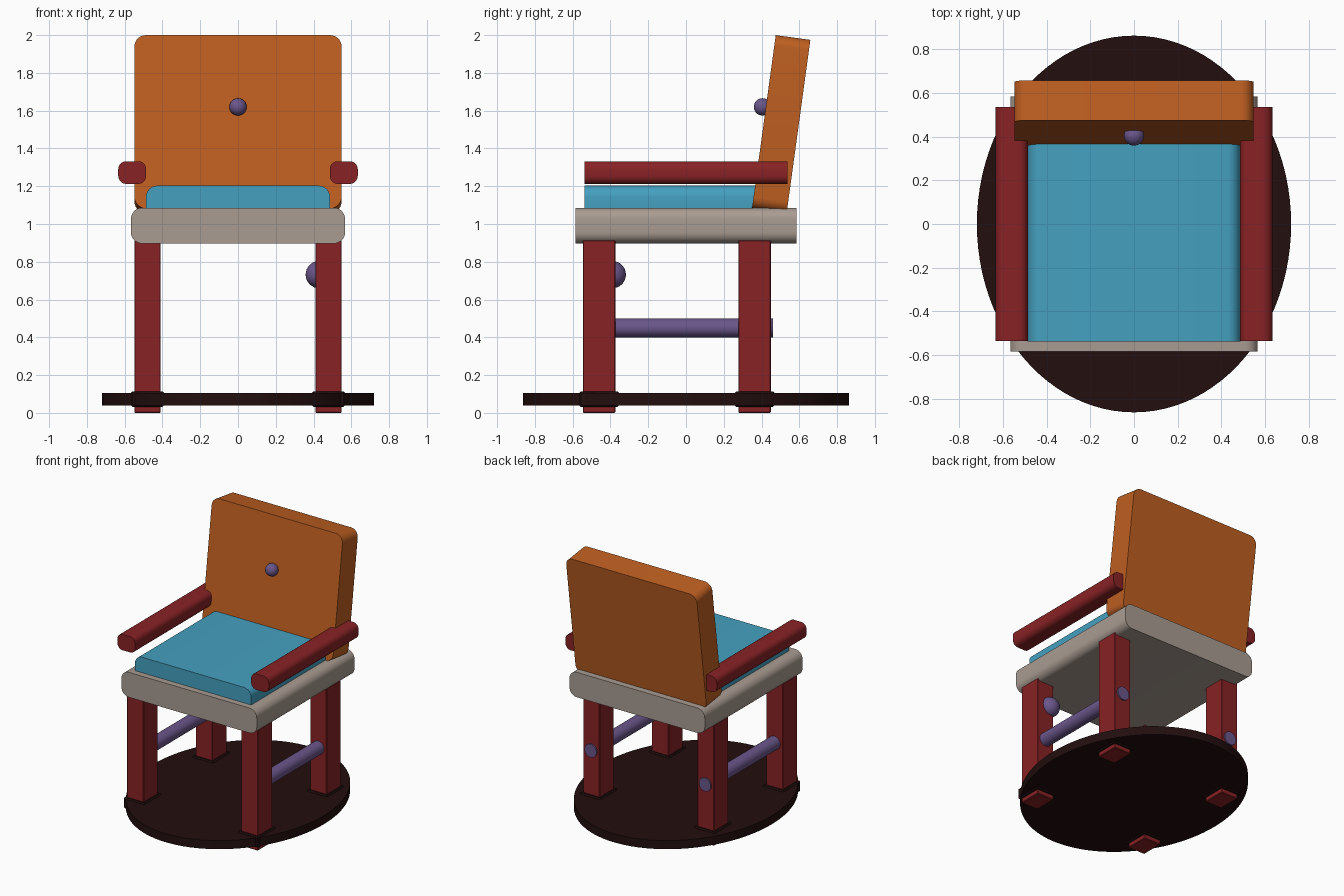
import bpy, bmesh, math
from mathutils import Matrix

if "Cube" in bpy.data.objects:
    bpy.data.objects.remove(bpy.data.objects["Cube"])


def material(name, srgb):
    m = bpy.data.materials.new(name)
    m.diffuse_color = [((c / 255 + 0.055) / 1.055) ** 2.4 for c in srgb] + [1]
    m.use_nodes = True
    m.node_tree.nodes["Principled BSDF"].inputs["Base Color"].default_value = m.diffuse_color
    return m


ORANGE = material("orange", (190, 95, 33))
RED = material("dark red", (136, 34, 37))
BLUE = material("blue", (69, 160, 192))
STONE = material("warm grey", (169, 156, 146))
PURPLE = material("purple", (106, 86, 138))
BROWN = material("blackish brown", (34, 14, 14))


def finish(name, bm, mat, smooth=True):
    mesh = bpy.data.meshes.new(name)
    bmesh.ops.recalc_face_normals(bm, faces=bm.faces[:])
    bm.to_mesh(mesh)
    bm.free()
    mesh.materials.append(mat)
    ob = bpy.data.objects.new(name, mesh)
    bpy.context.collection.objects.link(ob)
    if smooth:
        bpy.ops.object.select_all(action='DESELECT')
        ob.select_set(True)
        bpy.context.view_layer.objects.active = ob
        bpy.ops.object.shade_smooth_by_angle(angle=math.radians(35))
    return ob


def slab(name, x, y, z, radius, mat, steps=8, edge=0.0):
    """Rounded rectangle in x-z, extruded along y; x, y, z are (min, max)."""
    bm = bmesh.new()
    ring = []
    for k, (sx, sz) in enumerate([(1, 1), (0, 1), (0, 0), (1, 0)]):
        cx = x[sx] + (-radius if sx else radius)
        cz = z[sz] + (-radius if sz else radius)
        for i in range(steps + 1):
            a = (k + i / steps) * math.pi / 2
            ring.append(bm.verts.new((cx + radius * math.cos(a), y[0],
                                      cz + radius * math.sin(a))))
    face = bm.faces.new(ring)
    ext = bmesh.ops.extrude_face_region(bm, geom=[face])
    for v in ext["geom"]:
        if isinstance(v, bmesh.types.BMVert):
            v.co.y = y[1]
    if edge:
        rims = [e for e in bm.edges
                if abs(e.verts[0].co.y - e.verts[1].co.y) < 1e-6]
        bmesh.ops.bevel(bm, geom=rims, offset=edge, segments=2,
                        affect='EDGES', profile=0.5)
    return finish(name, bm, mat)


def box(name, x, y, z, mat, bevel=0.0):
    bm = bmesh.new()
    centre = [(a[0] + a[1]) / 2 for a in (x, y, z)]
    size = [a[1] - a[0] for a in (x, y, z)]
    bmesh.ops.create_cube(bm, size=1, matrix=Matrix.Translation(centre)
                          @ Matrix.Diagonal((*size, 1)))
    if bevel:
        bmesh.ops.bevel(bm, geom=bm.edges[:], offset=bevel, segments=1,
                        affect='EDGES')
    return finish(name, bm, mat, smooth=False)


def cylinder(name, matrix, depth, mat, segments):
    bm = bmesh.new()
    bmesh.ops.create_cone(bm, cap_ends=True, segments=segments, radius1=1,
                          radius2=1, depth=depth, matrix=matrix)
    return finish(name, bm, mat)


def ball(name, centre, radius):
    bm = bmesh.new()
    bmesh.ops.create_uvsphere(bm, u_segments=32, v_segments=16, radius=radius,
                              matrix=Matrix.Translation(centre))
    return finish(name, bm, PURPLE)


# Oval floor plate
cylinder("base_plate", Matrix.Translation((0, 0, 0.072))
         @ Matrix.Diagonal((0.72, 0.863, 1, 1)), 0.065, BROWN, 96)

# Seat and cushion
slab("seat", (-0.567, 0.567), (-0.585, 0.585), (0.897, 1.086), 0.06, STONE)
slab("cushion", (-0.487, 0.487), (-0.538, 0.40), (1.0, 1.203), 0.06, BLUE)

# Backrest leaning backwards
back = slab("backrest", (-0.548, 0.548), (-0.0925, 0.0925), (-0.4625, 0.4625),
            0.06, ORANGE)
back.location = (0, 0.504, 1.529)
back.rotation_euler.x = -math.radians(7.8)

# Legs with collars where they pass through the plate
for side, sx in (("right", 1), ("left", -1)):
    for end, y in (("front", -0.46), ("back", 0.363)):
        cx = sx * 0.479
        box(f"{end}_{side}_leg", (cx - 0.07, cx + 0.07), (y - 0.086, y + 0.086),
            (0.0, 0.915), RED, 0.004)
        box(f"{end}_{side}_collar", (cx - 0.088, cx + 0.088),
            (y - 0.105, y + 0.105), (0.032, 0.114), BROWN, 0.008)

    # Armrest and side rung
    cx = sx * 0.56
    slab(f"{side}_armrest", (cx - 0.074, cx + 0.074), (-0.537, 0.537),
         (1.212, 1.332), 0.042, RED, 5)
    cylinder(f"{side}_rung", Matrix.Translation((sx * 0.479, 0, 0.45))
             @ Matrix.Rotation(math.pi / 2, 4, 'X')
             @ Matrix.Diagonal((0.05, 0.05, 1, 1)), 0.92, PURPLE, 32)

# Round knobs on the backrest and on one front leg
ball("backrest_knob", (0, 0.405, 1.62), 0.046)
ball("leg_knob", (0.43, -0.39, 0.732), 0.072)
